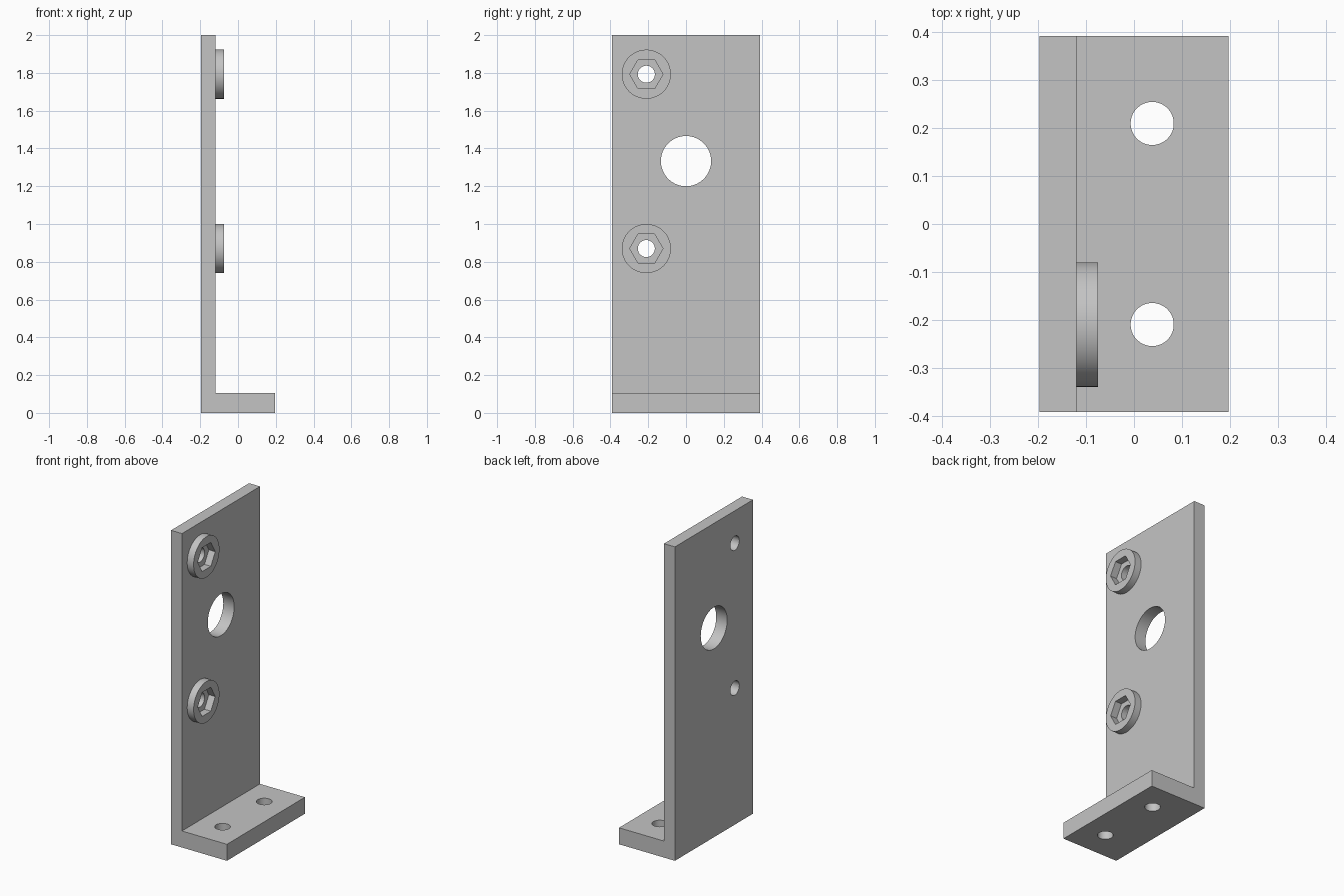
import bpy, bmesh, math
from mathutils import Matrix, Vector

cube = bpy.data.objects.get("Cube")
if cube:
    bpy.data.objects.remove(cube, do_unlink=True)

steel = bpy.data.materials.new("plain grey")
steel.use_nodes = True
GREY = (0.55, 0.55, 0.55, 1)
steel.diffuse_color = GREY
steel.node_tree.nodes["Principled BSDF"].inputs["Base Color"].default_value = GREY


def finish(name, bm, helper=False):
    bmesh.ops.recalc_face_normals(bm, faces=bm.faces[:])
    mesh = bpy.data.meshes.new(name)
    bm.to_mesh(mesh)
    bm.free()
    mesh.materials.append(steel)
    ob = bpy.data.objects.new(name, mesh)
    bpy.context.collection.objects.link(ob)
    if helper:
        ob.hide_render = True
        ob.hide_set(True)
    return ob


def prism(name, centre, radius, length, axis="X", sides=64, helper=False):
    # Cylinder or hexagon along x or z, first corner on the y axis
    bm = bmesh.new()
    turn = Matrix.Rotation(math.pi / 2, 4, "Z")
    if axis == "X":
        turn = Matrix.Rotation(math.pi / 2, 4, "Y") @ turn
    bmesh.ops.create_cone(bm, cap_ends=True, segments=sides, radius1=radius,
                          radius2=radius, depth=length,
                          matrix=Matrix.Translation(centre) @ turn)
    # Put a corner exactly on the +y direction for hexagons
    if sides == 6:
        far = max(abs(v.co.y - centre[1]) for v in bm.verts)
        if far < radius * 0.99:
            bmesh.ops.rotate(bm, verts=bm.verts, cent=Vector(centre),
                             matrix=Matrix.Rotation(math.pi / 6, 3, axis))
    return finish(name, bm, helper)


def cut(ob, cutter):
    mod = ob.modifiers.new(cutter.name, "BOOLEAN")
    mod.operation = "DIFFERENCE"
    mod.solver = "EXACT"
    mod.object = cutter


def smooth(ob):
    bpy.ops.object.select_all(action="DESELECT")
    ob.select_set(True)
    bpy.context.view_layer.objects.active = ob
    for mod in list(ob.modifiers):
        bpy.ops.object.modifier_apply(modifier=mod.name)
    bpy.ops.object.shade_smooth_by_angle(angle=math.radians(30))


# L-shaped bracket extruded along its width
LEFT, FACE, TOE, WIDTH = -0.197, -0.12, 0.197, 0.393
profile = [(LEFT, 0), (TOE, 0), (TOE, 0.105), (FACE, 0.105), (FACE, 2), (LEFT, 2)]
bm = bmesh.new()
section = bm.faces.new([bm.verts.new((x, -WIDTH, z)) for x, z in profile])
side = bmesh.ops.extrude_face_region(bm, geom=[section])["geom"]
bmesh.ops.translate(bm, vec=(0, 2 * WIDTH, 0),
                    verts=[g for g in side if isinstance(g, bmesh.types.BMVert)])
bracket = finish("bracket", bm)

# Foot bolt holes
for label, y in (("front", -0.21), ("back", 0.21)):
    cut(bracket, prism(label + "_foot_hole", (0.038, y, 0.05), 0.045, 0.3, "Z", helper=True))

# Large hole through the upright
cut(bracket, prism("cable_hole", (-0.16, 0, 1.333), 0.133, 0.3, helper=True))

# Round bosses with hexagonal sockets over small through holes
for label, z in (("lower", 0.87), ("upper", 1.793)):
    cut(bracket, prism(label + "_screw_hole", (-0.16, -0.21, z), 0.045, 0.3, helper=True))
    boss = prism(label + "_boss", ((FACE - 0.075) / 2, -0.21, z), 0.13, 0.045)
    cut(boss, prism(label + "_hex_socket", (-0.1, -0.21, z), 0.088, 0.3, sides=6, helper=True))
    smooth(boss)

smooth(bracket)
